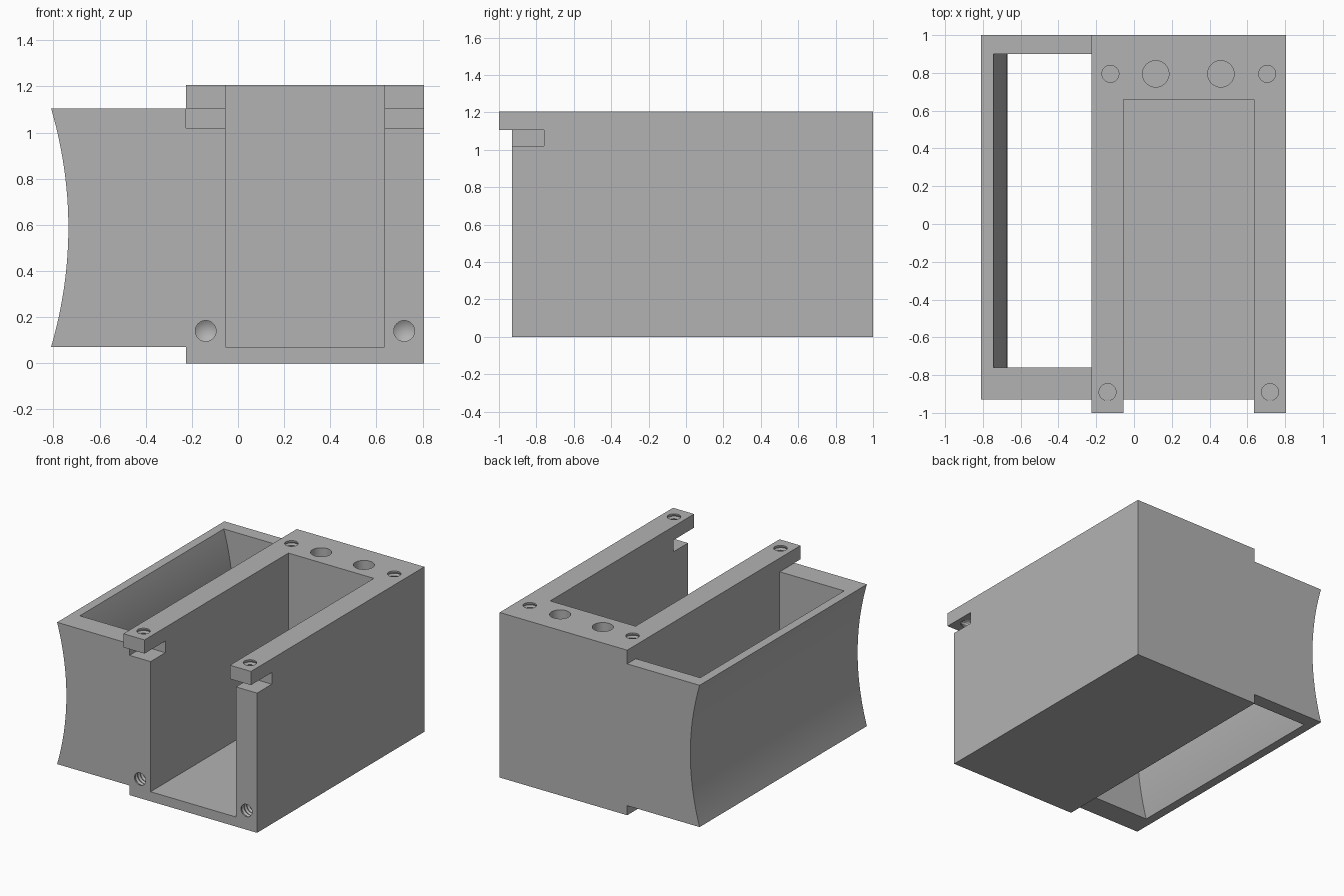
import bpy
import bmesh
import math
from mathutils import Matrix

if "Cube" in bpy.data.objects:
    bpy.data.objects.remove(bpy.data.objects["Cube"], do_unlink=True)

grey = bpy.data.materials.new("plain_grey")
grey.use_nodes = True
colour = (0.45, 0.45, 0.45, 1)
grey.diffuse_color = colour
grey.node_tree.nodes["Principled BSDF"].inputs["Base Color"].default_value = colour

# Main dimensions
LEFT, RIGHT, TOP = -0.225, 0.805, 1.205
WING_LOW, WING_TOP, WING_X = 0.07, 1.105, -0.81
SLOT_L, SLOT_R = -0.055, 0.635
FRONT, WALL_BACK = -0.93, -0.76


def make_object(name, bm):
    bmesh.ops.recalc_face_normals(bm, faces=bm.faces)
    mesh = bpy.data.meshes.new(name)
    bm.to_mesh(mesh)
    bm.free()
    mesh.materials.append(grey)
    ob = bpy.data.objects.new(name, mesh)
    bpy.context.collection.objects.link(ob)
    return ob


def prism(name, outline, y0, y1):
    """Extrude an x-z outline along y."""
    bm = bmesh.new()
    a = [bm.verts.new((x, y0, z)) for x, z in outline]
    b = [bm.verts.new((x, y1, z)) for x, z in outline]
    bm.faces.new(a)
    bm.faces.new(b[::-1])
    for i in range(len(a)):
        j = (i + 1) % len(a)
        bm.faces.new((a[i], b[i], b[j], a[j]))
    return make_object(name, bm)


def box_outline(x0, x1, z0, z1):
    return [(x0, z0), (x1, z0), (x1, z1), (x0, z1)]


def lathe(name, profile, tip, matrix, sides=32):
    """Turn (radius, depth) points around an axis, depth pointing down -z."""
    bm = bmesh.new()
    rings = []
    for r, d in profile:
        rings.append([bm.verts.new((r * math.cos(k * math.tau / sides),
                                    r * math.sin(k * math.tau / sides), -d))
                      for k in range(sides)])
    for a, b in zip(rings, rings[1:]):
        for k in range(sides):
            j = (k + 1) % sides
            bm.faces.new((a[k], a[j], b[j], b[k]))
    bm.faces.new(rings[0])
    if tip:
        point = bm.verts.new((0, 0, -profile[-1][1] - tip))
        for k in range(sides):
            bm.faces.new((rings[-1][k], rings[-1][(k + 1) % sides], point))
    else:
        bm.faces.new(rings[-1])
    bm.transform(matrix)
    return make_object(name, bm)


def thread(radius, pitch, turns):
    profile = [(radius, -0.02)]
    for i in range(turns):
        profile += [(radius, (i + 0.2) * pitch), (radius + 0.008, (i + 0.7) * pitch)]
    return profile + [(radius, (turns + 0.2) * pitch)]


def cut(body, cutter):
    cutter.hide_render = True
    mod = body.modifiers.new("cut", "BOOLEAN")
    mod.operation = "DIFFERENCE"
    mod.solver = "EXACT"
    mod.object = cutter
    bpy.context.view_layer.objects.active = body
    bpy.ops.object.modifier_apply(modifier=mod.name)
    bpy.data.objects.remove(cutter, do_unlink=True)


def arc(offset, reach, steps=24):
    """Concave side curve from bottom to top."""
    mid, half = (WING_LOW + WING_TOP) / 2, (WING_TOP - WING_LOW) / 2
    ts = [reach * (2 * i / steps - 1) for i in range(steps + 1)]
    return [(WING_X + 0.075 * (1 - t * t) + offset, mid + half * t) for t in ts]


# Body with the concave side wing
outline = arc(0, 1) + [(LEFT, WING_TOP), (LEFT, TOP), (RIGHT, TOP),
                       (RIGHT, 0), (LEFT, 0), (LEFT, WING_LOW)]
body = prism("housing_body", outline, -1, 1)

# Recessed front below the two top lips
cut(body, prism("front_cutter", [(-1, -0.1), (1, -0.1), (1, WING_TOP), (LEFT, WING_TOP),
                                 (LEFT - 0.002, 1.15), (-1, 1.15)], -1.1, FRONT))

# Open channel in the main block
cut(body, prism("channel_cutter", box_outline(SLOT_L, SLOT_R, WING_LOW, 1.4), -1.2, 0.66))

# Through opening in the wing, following the curved wall
opening = arc(0.065, 1.06) + [(LEFT - 0.004, WING_TOP + 0.031), (LEFT, WING_TOP),
                              (LEFT, WING_LOW), (LEFT - 0.004, WING_LOW - 0.031)]
cut(body, prism("wing_cutter", opening, WALL_BACK, 0.9))

# Notches under the lips
for x0, x1 in ((LEFT, 0), (0.6, 1)):
    cut(body, prism("notch_cutter", box_outline(x0, x1, 1.02, WING_TOP), -0.98, WALL_BACK))

# Threaded holes in the rear top and lips
for x, y, turns in ((-0.125, 0.795, 8), (0.705, 0.795, 8), (-0.14, -0.89, 4), (0.72, -0.89, 4)):
    place = Matrix.Translation((x, y, TOP))
    cut(body, lathe("top_screw_cutter", thread(0.045, 0.03, turns), 0, place))

# Plain round sockets in the rear top
for x in (0.115, 0.46):
    cut(body, lathe("socket_cutter", [(0.07, -0.02), (0.07, 0.4)], 0,
                    Matrix.Translation((x, 0.795, TOP))))

# Threaded front holes with drilled tips
for x in (-0.14, 0.72):
    place = Matrix.Translation((x, FRONT, 0.14)) @ Matrix.Rotation(math.pi / 2, 4, "X")
    cut(body, lathe("front_screw_cutter", thread(0.045, 0.03, 8), 0.03, place))

# Smooth curves, crisp edges
bpy.context.view_layer.update()
bpy.ops.object.select_all(action="DESELECT")
body.select_set(True)
bpy.context.view_layer.objects.active = body
bpy.ops.object.shade_smooth_by_angle(angle=math.radians(25))
